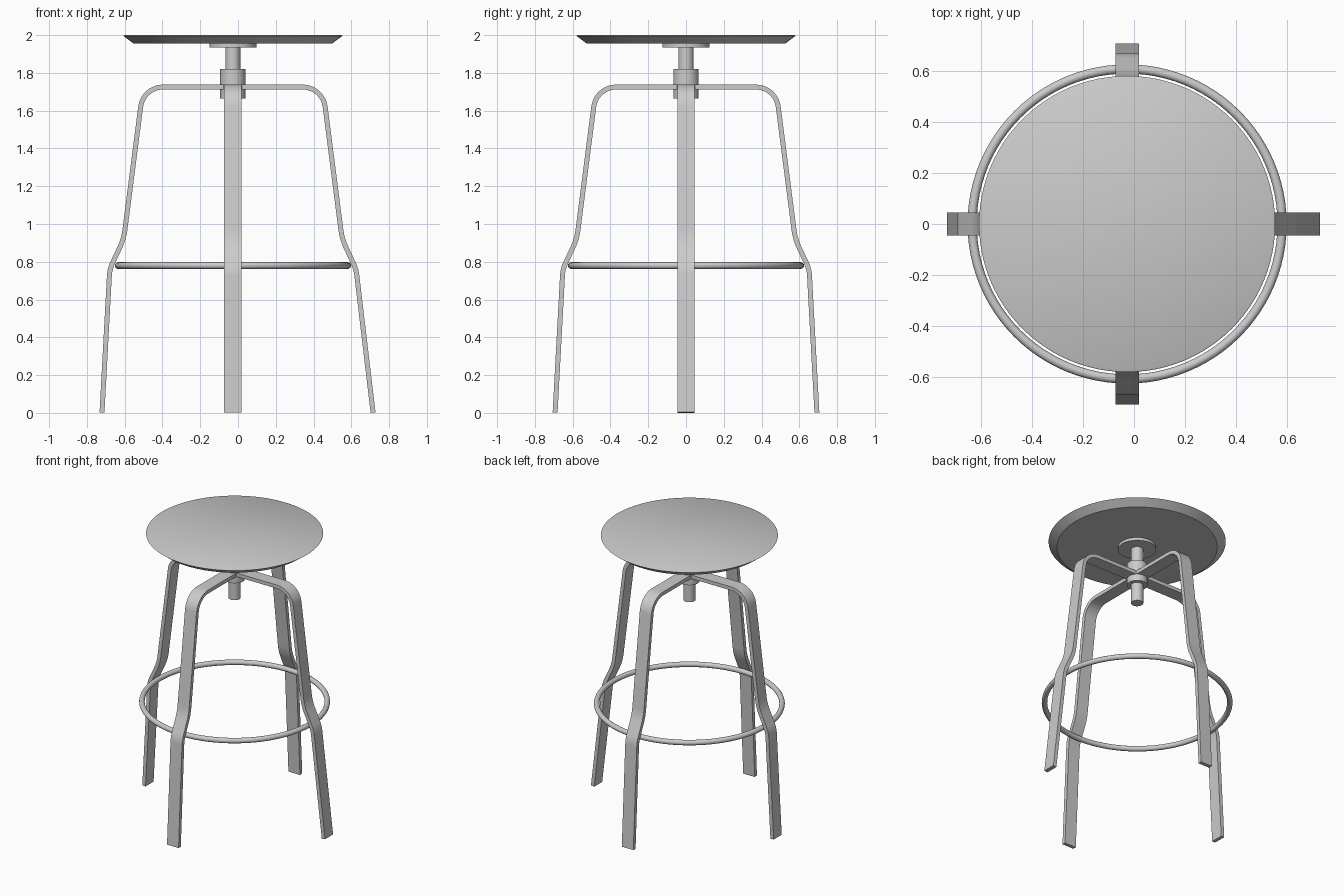
import bpy, bmesh, math
from mathutils import Vector

if "Cube" in bpy.data.objects:
    bpy.data.objects.remove(bpy.data.objects["Cube"])

CX = -0.027  # stool axis; one splayed foot shifts it off the origin


def finish(bm, name, angle=30):
    bmesh.ops.recalc_face_normals(bm, faces=bm.faces)
    mesh = bpy.data.meshes.new(name)
    bm.to_mesh(mesh)
    bm.free()
    ob = bpy.data.objects.new(name, mesh)
    ob.location.x = CX
    bpy.context.collection.objects.link(ob)
    bpy.ops.object.select_all(action='DESELECT')
    ob.select_set(True)
    bpy.context.view_layer.objects.active = ob
    bpy.ops.object.shade_smooth_by_angle(angle=math.radians(angle))
    return ob


def lathe(name, profile, steps=64):
    """Solid of revolution with flat caps from (radius, z) points."""
    bm = bmesh.new()
    rings = []
    for r, z in profile:
        rings.append([bm.verts.new((r * math.cos(2 * math.pi * i / steps),
                                    r * math.sin(2 * math.pi * i / steps), z))
                      for i in range(steps)])
    for a, b in zip(rings, rings[1:]):
        for i in range(steps):
            j = (i + 1) % steps
            bm.faces.new((a[i], a[j], b[j], b[i]))
    bm.faces.new(rings[0])
    bm.faces.new(rings[-1])
    return finish(bm, name)


def fillet(pts, cuts, steps=10):
    """Round the inner corners of a 2D path by the given tangent lengths."""
    out = [pts[0]]
    for k in range(1, len(pts) - 1):
        p, t = pts[k], cuts[k - 1]
        u, v = (pts[k - 1] - p).normalized(), (pts[k + 1] - p).normalized()
        half = u.angle(v) / 2
        rad = t * math.tan(half)
        c = p + (u + v).normalized() * (t / math.cos(half))
        a, b = p + u * t - c, p + v * t - c
        sweep = a.angle(b)
        for i in range(steps + 1):
            f = i / steps
            d = (a * math.sin((1 - f) * sweep) + b * math.sin(f * sweep)) / math.sin(sweep)
            out.append(c + d.normalized() * rad)
    return out + [pts[-1]]


def leg_path(foot):
    pts = [Vector(p) for p in ((0, 1.725), (0.475, 1.725), (0.578, 0.92),
                               (0.652, 0.762), (foot, 0.002))]
    return fillet(pts, (0.105, 0.05, 0.035))


def strap(name, left_foot, right_foot, along_y=False, width=0.092, thick=0.026):
    """Flat bar bent into a pair of legs."""
    left = [Vector((-p.x, p.y)) for p in reversed(leg_path(left_foot))]
    path = left + leg_path(right_foot)[1:]
    bm = bmesh.new()
    rows = []
    for i, p in enumerate(path):
        a, b = path[max(i - 1, 0)], path[min(i + 1, len(path) - 1)]
        t = (b - a).normalized()
        n = Vector((-t.y, t.x)) * thick / 2
        row = []
        for s, w in ((1, -1), (1, 1), (-1, 1), (-1, -1)):
            q, side = p + n * s, w * width / 2
            row.append(bm.verts.new((side, q.x, q.y) if along_y else (q.x, side, q.y)))
        rows.append(row)
    for a, b in zip(rows, rows[1:]):
        for i in range(4):
            j = (i + 1) % 4
            bm.faces.new((a[i], a[j], b[j], b[i]))
    bm.faces.new(rows[0])
    bm.faces.new(rows[-1])
    return finish(bm, name)


# Seat: disc with undercut rim
lathe("seat", [(0.525, 1.955), (0.58, 1.996), (0.573, 2.0)], 96)

# Swivel: mounting plate, screw post and collar
lathe("seat_plate", [(0.125, 1.935), (0.125, 1.956)])
lathe("screw_post", [(0.04, 1.53), (0.04, 1.94)], 48)
lathe("collar", [(0.067, 1.665), (0.067, 1.82)])

# Two crossing bent straps make the four legs
strap("side_legs", 0.693, 0.742)
strap("front_back_legs", 0.693, 0.693, along_y=True)

# Foot ring
bm = bmesh.new()
N, M = 96, 16
grid = [[bm.verts.new(((0.607 + 0.018 * math.cos(2 * math.pi * j / M)) * math.cos(2 * math.pi * i / N),
                       (0.607 + 0.018 * math.cos(2 * math.pi * j / M)) * math.sin(2 * math.pi * i / N),
                       0.78 + 0.018 * math.sin(2 * math.pi * j / M)))
         for j in range(M)] for i in range(N)]
for i in range(N):
    for j in range(M):
        k, l = (i + 1) % N, (j + 1) % M
        bm.faces.new((grid[i][j], grid[k][j], grid[k][l], grid[i][l]))
finish(bm, "foot_ring", 40)
